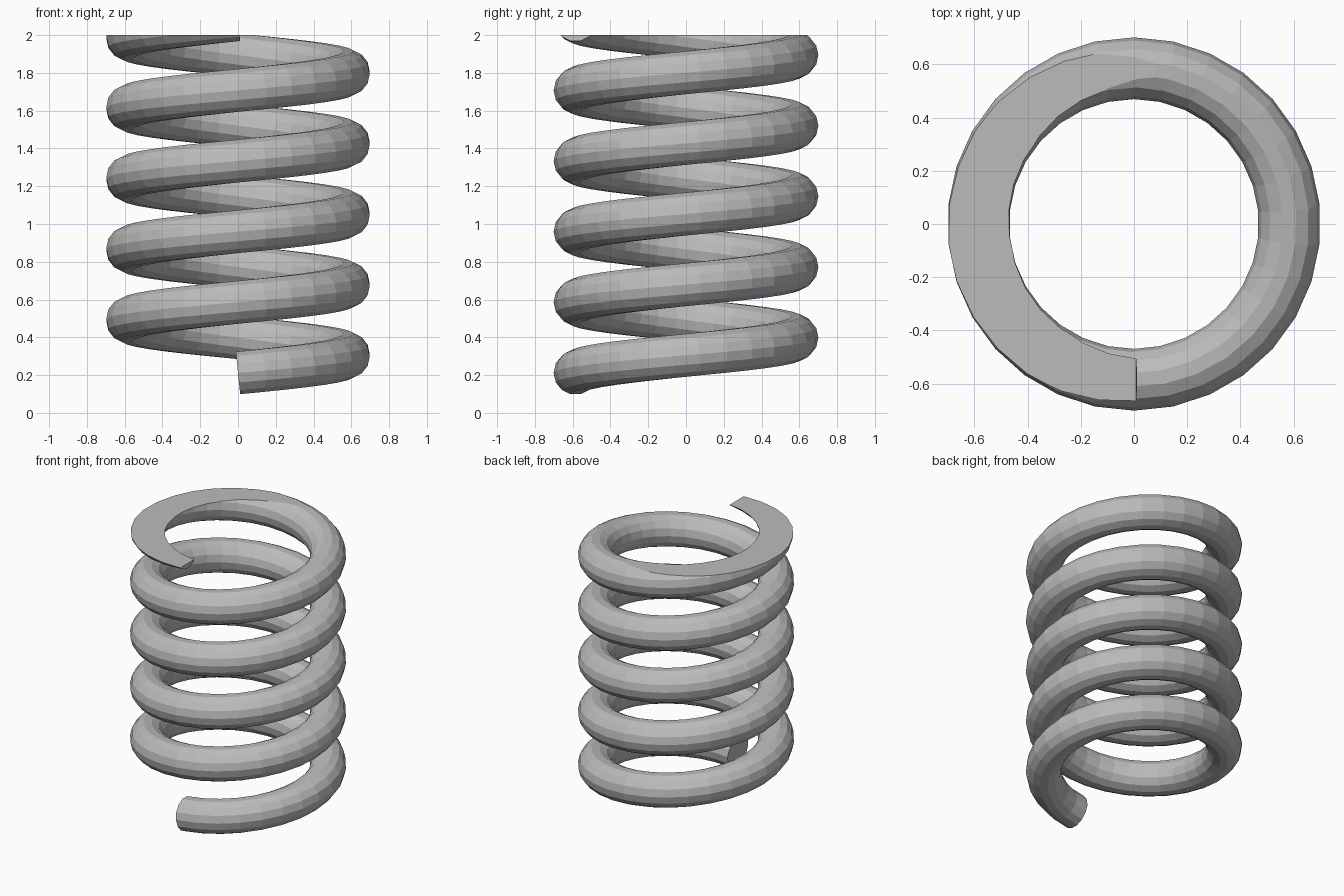
import bpy, bmesh, math
from mathutils import Vector

if "Cube" in bpy.data.objects:
    bpy.data.objects.remove(bpy.data.objects["Cube"])

COIL_R, WIRE_R = 0.585, 0.116      # coil centreline radius, wire radius
PITCH, Z_AT_RIGHT = 0.374, 0.305   # rise per turn, height at the +x side
SIDES, STEPS_PER_TURN = 14, 30
START, END = -90.0, 4 * 360.0 + 270.0   # degrees; the tail starts below the floor

bm = bmesh.new()

# Wire swept along a right-handed helix
count = round((END - START) / 360 * STEPS_PER_TURN)
rings = []
for i in range(count + 1):
    a = math.radians(START + (END - START) * i / count)
    out = Vector((math.cos(a), math.sin(a), 0))
    tangent = Vector((-math.sin(a) * COIL_R, math.cos(a) * COIL_R,
                      PITCH / math.tau)).normalized()
    up = out.cross(tangent)
    centre = out * COIL_R + Vector((0, 0, Z_AT_RIGHT + PITCH * a / math.tau))
    rings.append([bm.verts.new(centre + WIRE_R * (math.cos(t) * out + math.sin(t) * up))
                  for t in (math.tau * k / SIDES for k in range(SIDES))])

for r0, r1 in zip(rings, rings[1:]):
    for k in range(SIDES):
        n = (k + 1) % SIDES
        bm.faces.new((r0[k], r0[n], r1[n], r1[k]))
bm.faces.new(rings[0])
bm.faces.new(rings[-1])

# Ground flat ends: cut at z = 0 and z = 2, then close the cuts
for z, direction in ((0.0, -1), (2.0, 1)):
    cut = bmesh.ops.bisect_plane(
        bm, geom=bm.verts[:] + bm.edges[:] + bm.faces[:], dist=1e-6,
        plane_co=(0, 0, z), plane_no=(0, 0, direction), clear_outer=True)
    rim = [e for e in cut["geom_cut"]
           if isinstance(e, bmesh.types.BMEdge) and e.is_boundary]
    bmesh.ops.triangle_fill(bm, edges=rim, use_beauty=True, normal=(0, 0, direction))

bmesh.ops.recalc_face_normals(bm, faces=bm.faces[:])
mesh = bpy.data.meshes.new("coil_spring")
bm.to_mesh(mesh)
bm.free()

steel = bpy.data.materials.new("steel grey")
steel.diffuse_color = (0.5, 0.5, 0.5, 1)
steel.use_nodes = True
steel.node_tree.nodes["Principled BSDF"].inputs["Base Color"].default_value = steel.diffuse_color
mesh.materials.append(steel)
spring = bpy.data.objects.new("coil_spring", mesh)
bpy.context.collection.objects.link(spring)
